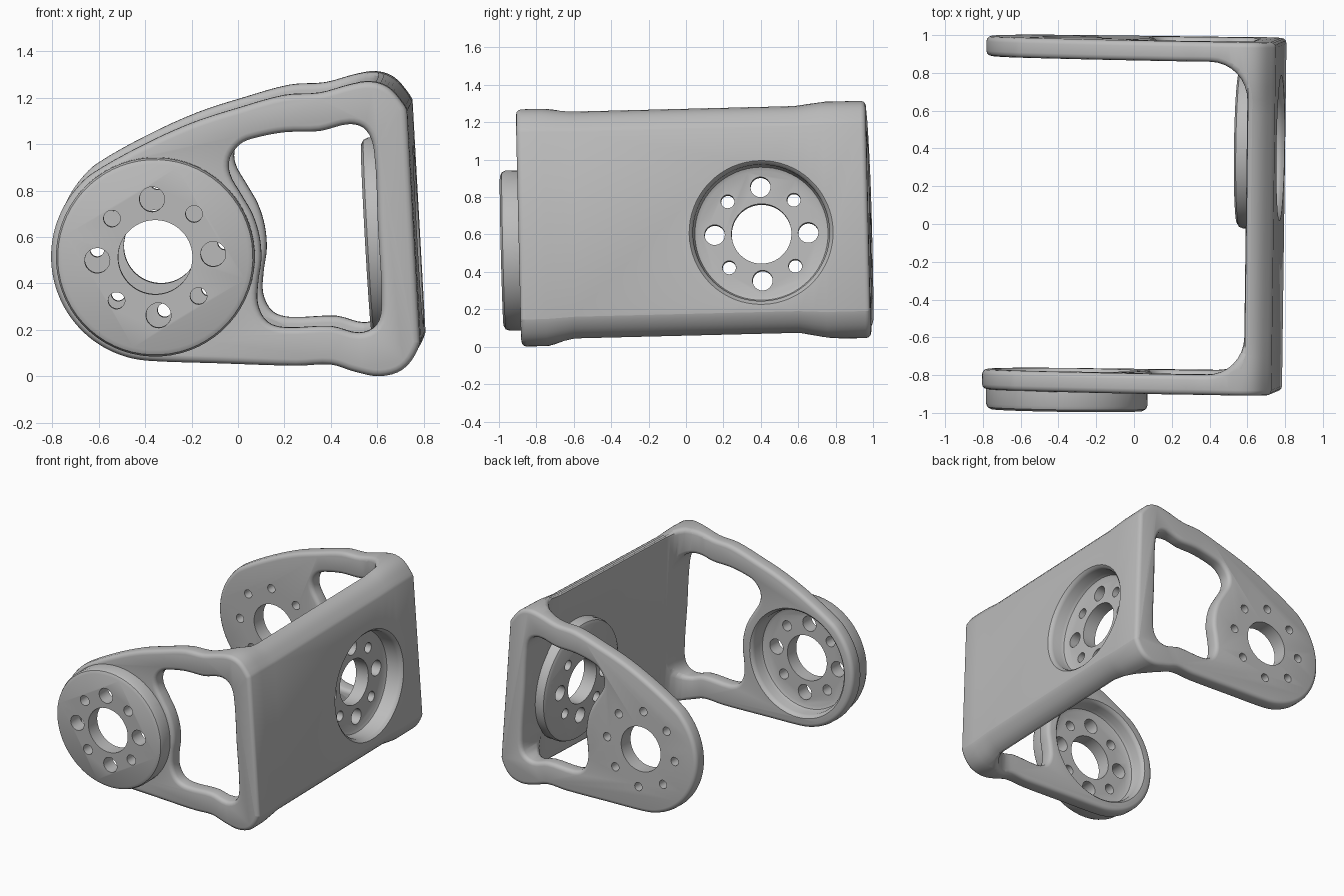
import bpy, bmesh, math
from mathutils import Matrix, Vector

if "Cube" in bpy.data.objects:
    bpy.data.objects.remove(bpy.data.objects["Cube"])

grey = bpy.data.materials.new("light grey")
grey.use_nodes = True
COLOUR = (0.5, 0.5, 0.5, 1)
grey.diffuse_color = COLOUR
grey.node_tree.nodes["Principled BSDF"].inputs["Base Color"].default_value = COLOUR

LOBE = Vector((-0.355, 0.515))   # arm pivot in x, z
LEAN = 0.056                     # lean of the base plate


def make(name, bm):
    bmesh.ops.recalc_face_normals(bm, faces=bm.faces)
    mesh = bpy.data.meshes.new(name)
    bm.to_mesh(mesh)
    bm.free()
    ob = bpy.data.objects.new(name, mesh)
    bpy.context.collection.objects.link(ob)
    return ob


def smooth_loop(pts, steps=4):
    """Closed curve through the points."""
    out, n = [], len(pts)
    for i in range(n):
        a, b, c, d = (Vector(pts[(i + k) % n]) for k in (-1, 0, 1, 2))
        k = (c - b).length
        tb = (c - a).normalized() * k
        tc = (d - b).normalized() * k
        for s in range(steps):
            t = s / steps
            out.append(b * (2*t**3 - 3*t**2 + 1) + tb * (t**3 - 2*t**2 + t)
                       + c * (3*t**2 - 2*t**3) + tc * (t**3 - t**2))
    return out


def arc(centre, r, a0, a1, n):
    angles = [math.radians(a0 + (a1 - a0) * i / n) for i in range(n + 1)]
    return [(centre[0] + r * math.cos(a), centre[1] + r * math.sin(a)) for a in angles]


def prism(name, pts, place, lo, hi):
    """Extrude a flat loop; place maps (a, b, depth) to a position."""
    bm = bmesh.new()
    ends = [[bm.verts.new(place(p[0], p[1], d)) for p in pts] for d in (lo, hi)]
    n = len(pts)
    for i in range(n):
        j = (i + 1) % n
        bm.faces.new((ends[0][i], ends[0][j], ends[1][j], ends[1][i]))
    for e in ends:
        bm.faces.new(e)
    return make(name, bm)


def lathe(name, profile, matrix, sides=64):
    """Closed solid of revolution from (radius, depth) pairs."""
    bm = bmesh.new()
    rings = [[bm.verts.new((x, y, d)) for x, y in arc((0, 0), r, 0, 360 - 360 / sides, sides - 1)]
             for r, d in profile]
    for a, b in zip(rings, rings[1:]):
        for i in range(sides):
            j = (i + 1) % sides
            bm.faces.new((a[i], a[j], b[j], b[i]))
    bm.faces.new(rings[0])
    bm.faces.new(rings[-1])
    bm.transform(matrix)
    return make(name, bm)


def bake(ob):
    dg = bpy.context.evaluated_depsgraph_get()
    mesh = bpy.data.meshes.new_from_object(ob.evaluated_get(dg))
    ob.modifiers.clear()
    ob.data = mesh


def combine(ob, other, operation):
    mod = ob.modifiers.new(operation.lower(), 'BOOLEAN')
    mod.operation, mod.object, mod.solver = operation, other, 'EXACT'
    bake(ob)
    bpy.data.objects.remove(other)


def along_y(a, b, d):
    return (a, d, b)


def along_lean(a, b, d):
    return (a - LEAN * (d - 0.61), b, d)


def frame(origin, z, x):
    z, x = Vector(z).normalized(), Vector(x)
    x = (x - z * x.dot(z)).normalized()
    return Matrix.Translation(origin) @ Matrix((x, z.cross(x), z)).transposed().to_4x4()


# side silhouette of the bracket
outline = smooth_loop(
    arc(LOBE, 0.45, 128, 268, 12)
    + [(-0.1, 0.056), (0.25, 0.045), (0.4, 0.05), (0.5, 0.02), (0.61, 0.0), (0.71, 0.03),
       (0.775, 0.12), (0.79, 0.22), (0.765, 0.68), (0.735, 1.12), (0.69, 1.2), (0.635, 1.25),
       (0.565, 1.268), (0.48, 1.255), (0.35, 1.22), (0.2, 1.21), (0.0, 1.155), (-0.2, 1.09),
       (-0.42, 0.99)])
bracket = prism("bracket", outline, along_y, -1.2, 1.2)

# U shape: base plate, two arms and filleted inside corners
u_shape = [(-1, -0.887), (0.757, -0.887), (0.757, 0.983), (-1, 0.983), (-1, 0.877)]
u_shape += arc((0.415, 0.677), 0.2, 90, 0, 8) + arc((0.415, -0.58), 0.2, 0, -90, 8) + [(-1, -0.78)]
combine(bracket, prism("u_cutter", u_shape, along_lean, -0.3, 1.6), 'INTERSECT')

# window through both arms
window = smooth_loop(
    [(0.01, 1.0), (0.07, 1.025), (0.2, 1.05), (0.35, 1.055), (0.48, 1.085), (0.55, 1.06),
     (0.585, 0.97), (0.602, 0.64), (0.618, 0.31), (0.595, 0.22), (0.52, 0.187), (0.4, 0.215),
     (0.2, 0.21), (0.125, 0.235), (0.085, 0.31)]
    + arc(LOBE, 0.455, -14, 36, 4) + [(-0.035, 0.87), (-0.035, 0.94)])
combine(bracket, prism("window_cutter", window, along_y, -1.3, 1.3), 'DIFFERENCE')

# rounded edges
bevel = bracket.modifiers.new("round", 'BEVEL')
bevel.width, bevel.segments = 0.028, 3
bevel.limit_method, bevel.angle_limit = 'ANGLE', math.radians(38)
bevel.use_clamp_overlap = False
bake(bracket)

# base plate is slightly narrower between the arms
bm = bmesh.new()
bm.from_mesh(bracket.data)
for y in (-0.75, -0.68, -0.6, 0.6, 0.68, 0.75):
    bmesh.ops.bisect_plane(bm, geom=bm.verts[:] + bm.edges[:] + bm.faces[:],
                           plane_co=(0, y, 0), plane_no=(0, 1, 0))
for v in bm.verts:
    t = min(1, max(0, (0.75 - abs(v.co.y)) / 0.15))
    t = t * t * (3 - 2 * t)
    if v.co.z < 0.2:
        v.co.z += 0.03 * t * (1 - v.co.z / 0.2)
    elif v.co.z > 1.12:
        v.co.z -= 0.018 * t * (v.co.z - 1.12) / 0.15
bm.to_mesh(bracket.data)
bm.free()


def bolt_holes(matrix, ring, sizes, turn):
    for i in range(8):
        a = math.radians(45 * i + turn)
        r = sizes[i % 2]
        spot = matrix @ Matrix.Translation((ring * math.cos(a), ring * math.sin(a), 0))
        combine(bracket, lathe("bolt_hole", [(r, -0.2), (r, 0.4)], spot, 24), 'DIFFERENCE')


def dish(matrix, height):
    """Raised round boss, hollow from behind, with a bore and bolt holes."""
    h = height
    boss = [(0.428, 0.05), (0.428, h - 0.03), (0.42, h - 0.011), (0.4, h)]
    combine(bracket, lathe("boss", boss, matrix), 'UNION')
    f = h - 0.1
    hollow = [(0.395, -0.02), (0.385, 0), (0.372, 0.012), (0.365, 0.03),
              (0.365, f - 0.03), (0.356, f - 0.009), (0.335, f)]
    combine(bracket, lathe("hollow", hollow, matrix), 'DIFFERENCE')
    combine(bracket, lathe("bore", [(0.16, -0.2), (0.16, 0.4)], matrix), 'DIFFERENCE')
    bolt_holes(matrix, 0.25, (0.054, 0.036), 0)


tilt_x = (1, 0, LEAN)
# front arm dish, base plate dish, back arm bore
dish(frame((LOBE.x, -0.78, LOBE.y), (0, -1, 0), tilt_x), 0.213)
dish(frame((0.759, 0.41, 0.578), (-1, 0, -LEAN), (0, 1, 0)), 0.225)
back = frame((LOBE.x, 0.9, LOBE.y), (0, 1, 0), tilt_x)
combine(bracket, lathe("bore", [(0.16, -0.2), (0.16, 0.4)], back), 'DIFFERENCE')
bolt_holes(back, 0.275, (0.03, 0.03), 0)

# the whole part sits slightly askew
for v in bracket.data.vertices:
    x, y, z = v.co
    v.co = (x + 0.013 * (y + 0.9), y - 0.013 * x - 0.024 * (z - 0.65), z + 0.025 * (y + 0.9))

bracket.data.materials.clear()
bracket.data.materials.append(grey)
bpy.ops.object.select_all(action='DESELECT')
bracket.select_set(True)
bpy.context.view_layer.objects.active = bracket
bpy.ops.object.shade_smooth_by_angle(angle=math.radians(32))
